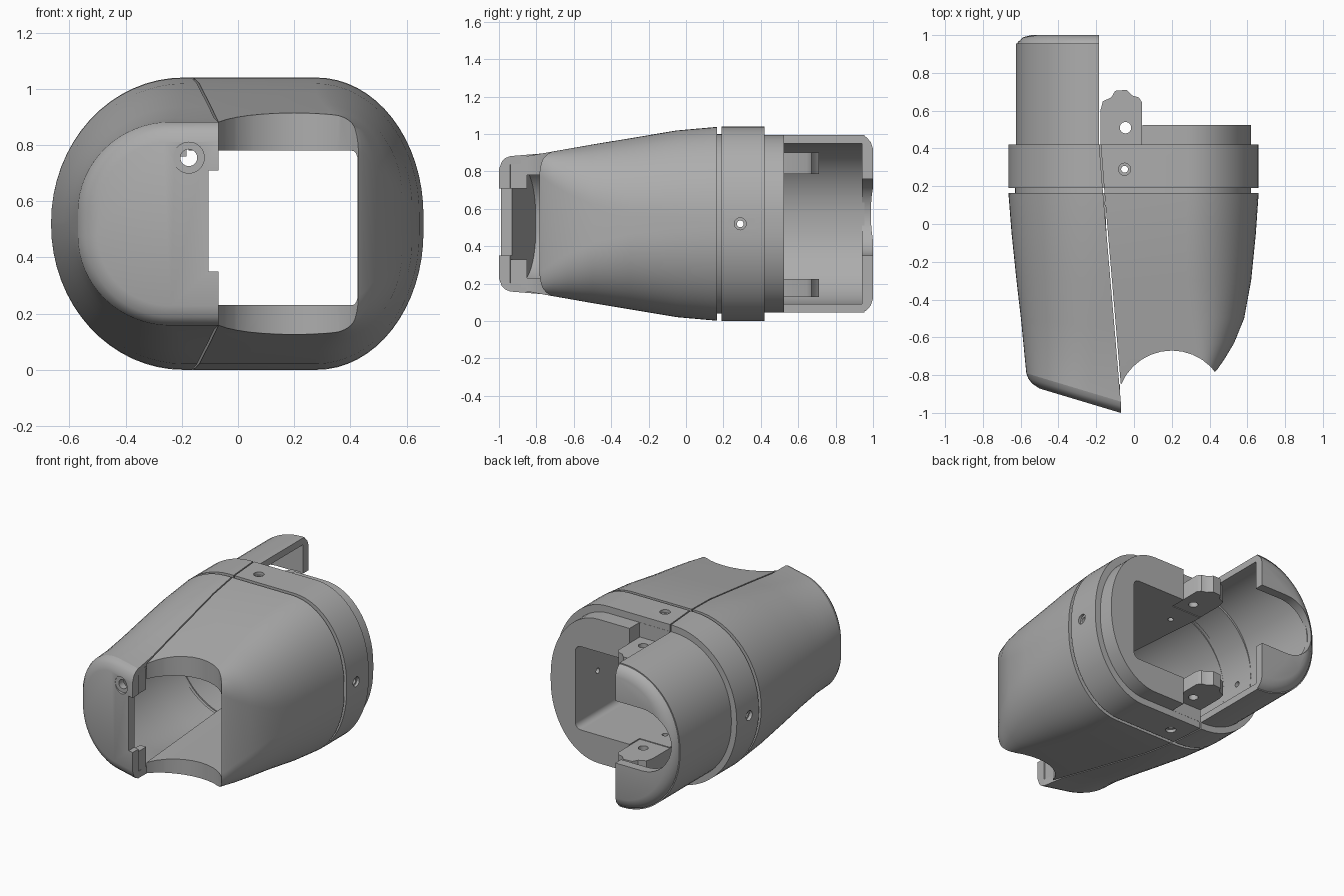
import bpy, bmesh, math
from mathutils import Matrix

cube = bpy.data.objects.get("Cube")
if cube:
    bpy.data.objects.remove(cube, do_unlink=True)

grey = bpy.data.materials.new("grey_plastic")
grey.use_nodes = True
TONE = (0.42, 0.42, 0.42, 1)
grey.diffuse_color = TONE
grey.node_tree.nodes["Principled BSDF"].inputs["Base Color"].default_value = TONE

MID = 0.52      # height of the long axis
WALL = 0.045    # wall of the thin half
ARC = 16        # segments per rounded corner


def finish(name, bm):
    bmesh.ops.remove_doubles(bm, verts=bm.verts, dist=1e-5)
    bmesh.ops.recalc_face_normals(bm, faces=bm.faces)
    mesh = bpy.data.meshes.new(name)
    bm.to_mesh(mesh)
    bm.free()
    mesh.materials.append(grey)
    obj = bpy.data.objects.new(name, mesh)
    bpy.context.collection.objects.link(obj)
    return obj


def box(name, low, high):
    bm = bmesh.new()
    bmesh.ops.create_cube(bm, size=1)
    for v in bm.verts:
        v.co = [(a + b) / 2 + c * (b - a) for a, b, c in zip(low, high, v.co)]
    return finish(name, bm)


def rod(name, centre, radius, length, axis):
    bm = bmesh.new()
    turn = {"X": Matrix.Rotation(math.pi / 2, 4, "Y"),
            "Y": Matrix.Rotation(math.pi / 2, 4, "X"), "Z": Matrix()}[axis]
    bmesh.ops.create_cone(bm, cap_ends=True, segments=32, radius1=radius, radius2=radius,
                          depth=length, matrix=Matrix.Translation(centre) @ turn)
    return finish(name, bm)


def prism(name, outline, low, high):
    bm = bmesh.new()
    face = bm.faces.new([bm.verts.new((x, y, low)) for x, y in outline])
    top = bmesh.ops.extrude_face_region(bm, geom=[face])["geom"]
    bmesh.ops.translate(bm, vec=(0, 0, high - low),
                        verts=[g for g in top if isinstance(g, bmesh.types.BMVert)])
    return finish(name, bm)


def carve(obj, cutters):
    for cutter in cutters:
        mod = obj.modifiers.new("cut", "BOOLEAN")
        mod.operation, mod.solver, mod.object = "DIFFERENCE", "EXACT", cutter
        bpy.context.view_layer.update()
        result = obj.evaluated_get(bpy.context.evaluated_depsgraph_get())
        mesh = bpy.data.meshes.new_from_object(result)
        obj.modifiers.clear()
        obj.data = mesh


def half_profile(edge, side, h, rx, rz, mid=MID):
    """Half of a rounded rectangle, from the top of the seam round to the bottom."""
    sign = 1 if side > edge else -1
    upper = [(edge, h)]
    for i in range(ARC + 1):
        a = math.pi / 2 * i / ARC
        upper.append((side - sign * rx * (1 - math.sin(a)), h - rz * (1 - math.cos(a))))
    return [(x, mid + z) for x, z in upper] + [(x, mid - z) for x, z in reversed(upper)]


def seam(y):
    return -0.146 - 0.085 * y


def slant(y):
    return 0.3 * min(1, max(0, (-0.4 - y) / 0.5))


def loft(name, rings, closed_solid=False):
    """Join rings of (outer, inner) points into a C shell, or outer points into a solid."""
    bm = bmesh.new()
    loops = [[bm.verts.new(p) for p in ring] for ring in rings]
    n = len(loops[0])
    for a, b in zip(loops, loops[1:]):
        for i in range(n):
            j = (i + 1) % n
            bm.faces.new((a[i], a[j], b[j], b[i]))
    for loop in (loops[0], loops[-1]):
        if closed_solid:
            bm.faces.new(loop)
        else:
            for i in range(n // 2 - 1):
                bm.faces.new((loop[i], loop[i + 1], loop[n - 2 - i], loop[n - 1 - i]))
    return finish(name, bm)


def place(points, y, k=0, edge=0):
    return [(x, y - k * (x - edge), z) for x, z in points]


# Thin half, with the long rear hood: y, side, half height, corner rx, corner rz
thin_rows = [(-0.94, -0.57, 0.362, 0.33, 0.32), (-0.77, -0.583, 0.376, 0.36, 0.35),
             (-0.55, -0.598, 0.415, 0.4, 0.4), (-0.3, -0.622, 0.457, 0.43, 0.45),
             (-0.05, -0.648, 0.499, 0.46, 0.495), (0.165, -0.665, 0.518, 0.47, 0.515),
             (0.165, -0.63, 0.48, 0.44, 0.475), (0.19, -0.63, 0.48, 0.44, 0.475),
             (0.19, -0.665, 0.52, 0.47, 0.515), (0.42, -0.665, 0.52, 0.47, 0.515),
             (0.42, -0.625, 0.475, 0.42, 0.46), (0.955, -0.625, 0.475, 0.42, 0.46)]
rings = []
for y, side, h, rx, rz in thin_rows:
    edge = max(seam(y), -0.18) - 0.004
    inner_side, inner_h = max(side + WALL, -0.58), min(h - WALL, 0.43)
    outer = half_profile(edge, side, h, rx, rz)
    inner = half_profile(edge, inner_side, inner_h, rx - WALL, min(rz - WALL, inner_h))
    rings.append(place(outer + inner[::-1], y, slant(y), edge))
thin_half = loft("thin_half_shell", rings)


def end_wall(name, edge, row, steps, k):
    side, h, rx, rz = row
    return loft(name, [place(half_profile(edge, side + d, h - d, rx - d, rz - d), y, k, edge)
                       for y, d in steps], True)


# Slanted front wall and rounded rear wall closing the thin half
front_wall = end_wall("front_wall", -0.07, thin_rows[0][1:],
                      [(-0.94, 0), (-0.965, 0.01), (-0.985, 0.03), (-1, 0.07)], 0.3)
rear_wall = end_wall("rear_wall", -0.184, thin_rows[-1][1:],
                     [(0.94, 0), (0.965, 0.012), (0.988, 0.038), (1, 0.075)], 0)

# Thick half with a box pocket running right through
thick_rows = [(-0.86, 0.36, 0.36, 0.06, 0.1), (-0.765, 0.445, 0.377, 0.09, 0.13),
              (-0.71, 0.482, 0.387, 0.14, 0.18), (-0.63, 0.53, 0.401, 0.2, 0.24),
              (-0.5, 0.583, 0.424, 0.28, 0.32), (-0.3, 0.62, 0.457, 0.34, 0.4),
              (-0.05, 0.645, 0.499, 0.37, 0.46), (0.165, 0.66, 0.518, 0.38, 0.49),
              (0.165, 0.62, 0.48, 0.35, 0.45), (0.19, 0.62, 0.48, 0.35, 0.45),
              (0.19, 0.66, 0.52, 0.38, 0.49), (0.42, 0.66, 0.52, 0.38, 0.49),
              (0.42, 0.62, 0.475, 0.35, 0.45), (0.525, 0.62, 0.475, 0.35, 0.45)]
rings = []
for y, side, h, rx, rz in thick_rows:
    edge = max(seam(y), -0.18) + 0.004
    outer = half_profile(edge, side, h, rx, rz)
    inner = half_profile(edge, min(0.44, side - 0.005), 0.275, 0.04, 0.04, 0.505)
    rings.append(place(outer + inner[::-1], y))
thick_half = loft("thick_half_shell", rings)

# Screw holes round the collar, with shallow countersinks
hole_x, hole_y = -0.05, 0.29
collar_cuts = [rod("cut", (hole_x, hole_y, MID), 0.018, 1.3, "Z"),
               rod("cut", (0, hole_y, MID), 0.018, 1.6, "X")]
for s in (-1, 1):
    collar_cuts.append(rod("cut", (hole_x, hole_y, MID + s * MID), 0.032, 0.04, "Z"))
    collar_cuts.append(rod("cut", (s * 0.663, hole_y, MID), 0.032, 0.04, "X"))

# Round bite in the front and a gap in the rear lip for the brackets
bite = rod("cut", (0.2, -0.96, MID), 0.29, 2, "Z")
lip_gap = box("cut", (-0.3, 0.421, -0.1), (0.045, 0.7, 1.2))
carve(thick_half, collar_cuts + [bite, lip_gap])
carve(thin_half, [collar_cuts[1], collar_cuts[3]])

# Front wall: notch in the open edge and a countersunk hole
front_cuts = [box("cut", (-0.105, -1.2, 0.35), (0, -0.7, 0.71)),
              rod("cut", (-0.175, -0.95, 0.755), 0.03, 0.4, "Y"),
              rod("cut", (-0.175, -1, 0.755), 0.055, 0.1, "Y")]
carve(front_wall, front_cuts)

# Rear wall: round-bottomed opening
rear_cuts = [box("cut", (-0.38, 0.8, 0.35), (0, 1.2, 0.76)),
             rod("cut", (-0.38, 1, 0.555), 0.205, 0.4, "Y")]
carve(rear_wall, rear_cuts)

# Mounting brackets behind the collar, above and below the pocket
outline = [(-0.178, 0.36), (-0.178, 0.6), (-0.165, 0.65), (-0.12, 0.67), (-0.1, 0.705),
           (-0.04, 0.71), (-0.01, 0.68), (0.025, 0.67), (0.042, 0.645), (0.042, 0.36)]
pin = rod("cut", (-0.045, 0.51, MID), 0.03, 2, "Z")
brackets = []
for name, low, high in (("upper_bracket", 0.785, 0.9), ("lower_bracket", 0.13, 0.225)):
    bracket = prism(name, outline, low, high)
    carve(bracket, [pin])
    brackets.append(bracket)

# Small tabs inside the open front edge
tabs = [box("front_tab", (-0.12, -0.96, low), (-0.075, -0.85, low + 0.15)) for low in (0.18, 0.71)]

for cutter in collar_cuts + front_cuts + rear_cuts + [bite, lip_gap, pin]:
    bpy.data.objects.remove(cutter, do_unlink=True)

for obj in [thin_half, thick_half, front_wall, rear_wall] + brackets + tabs:
    bpy.ops.object.select_all(action="DESELECT")
    obj.select_set(True)
    bpy.context.view_layer.objects.active = obj
    bpy.ops.object.shade_smooth_by_angle(angle=math.radians(35))
